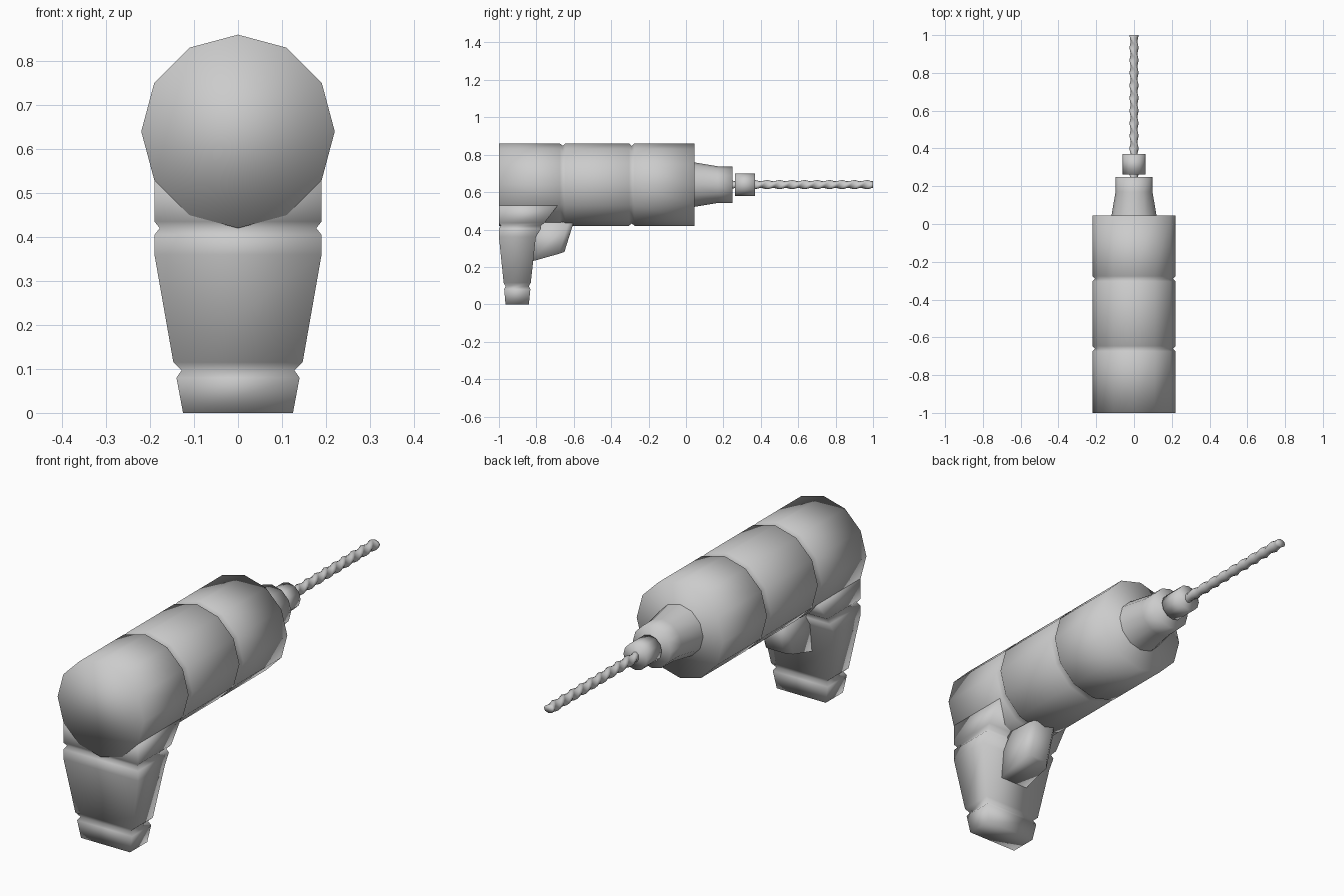
import bpy, bmesh
from math import sin, cos, pi

if "Cube" in bpy.data.objects:
    bpy.data.objects.remove(bpy.data.objects["Cube"])

AXIS_Z = 0.64


def build(name, rings):
    """Skin closed rings of points into a capped, smooth shaded object."""
    bm = bmesh.new()
    loops = [[bm.verts.new(p) for p in ring] for ring in rings]
    for a, b in zip(loops, loops[1:]):
        n = len(a)
        for i in range(n):
            j = (i + 1) % n
            bm.faces.new((a[i], a[j], b[j], b[i]))
    bm.faces.new(loops[0])
    bm.faces.new(loops[-1])
    bmesh.ops.recalc_face_normals(bm, faces=bm.faces)
    for f in bm.faces:
        f.smooth = True
    me = bpy.data.meshes.new(name)
    bm.to_mesh(me)
    bm.free()
    ob = bpy.data.objects.new(name, me)
    bpy.context.collection.objects.link(ob)
    return ob


def ring(y, rx, rz=None, n=12, twist=0.0):
    """Ring around the drill axis; an oval when rx and rz differ."""
    rz = rx if rz is None else rz
    pts = []
    for i in range(n):
        t = 2 * pi * i / n
        u, v = rx * sin(t), rz * cos(t)
        pts.append((u * cos(twist) - v * sin(twist), y,
                    AXIS_Z + u * sin(twist) + v * cos(twist)))
    return pts


def turned(name, profile):
    return build(name, [ring(y, r) for y, r in profile])


# Motor housing with two grooves
R = 0.22
profile = [(-1.0, R)]
for g in (-0.66, -0.29):
    profile += [(g - 0.014, R), (g, R - 0.013), (g + 0.014, R)]
profile.append((0.045, R))
turned("motor_housing", profile)

# Chuck and collar
turned("chuck", [(0.03, 0.121), (0.045, 0.119), (0.17, 0.098), (0.249, 0.097)])
turned("collar", [(0.262, 0.06), (0.37, 0.06)])

# Twisted drill bit
steps = 84
build("drill_bit", [
    ring(0.2 + 0.8 * k / steps, 0.025, 0.018, 8, 2 * pi * 6 * k / steps)
    for k in range(steps + 1)])

# Handle: z, half width, back y, front y
handle = [
    (0.0, 0.125, -0.965, -0.84),
    (0.08, 0.14, -0.972, -0.832),
    (0.097, 0.128, -0.965, -0.84),
    (0.115, 0.147, -0.975, -0.83),
    (0.36, 0.19, -1.0, -0.803),
    (0.405, 0.19, -1.0, -0.775),
    (0.42, 0.178, -0.99, -0.777),
    (0.435, 0.19, -1.0, -0.757),
    (0.53, 0.19, -1.0, -0.685),
]
build("handle", [[(-w, b, z), (w, b, z), (w, f, z), (-w, f, z)]
                 for z, w, b, f in handle])

# Trigger, a little narrower at its front: z at back, z at front, front y
trigger = [(0.225, 0.28, -0.65), (0.44, 0.44, -0.6)]
build("trigger", [[(-0.07, -0.84, zb), (0.07, -0.84, zb), (0.07, f - 0.03, zf - 0.01),
                   (0.045, f, zf), (-0.045, f, zf), (-0.07, f - 0.03, zf - 0.01)]
                  for zb, zf, f in trigger])
